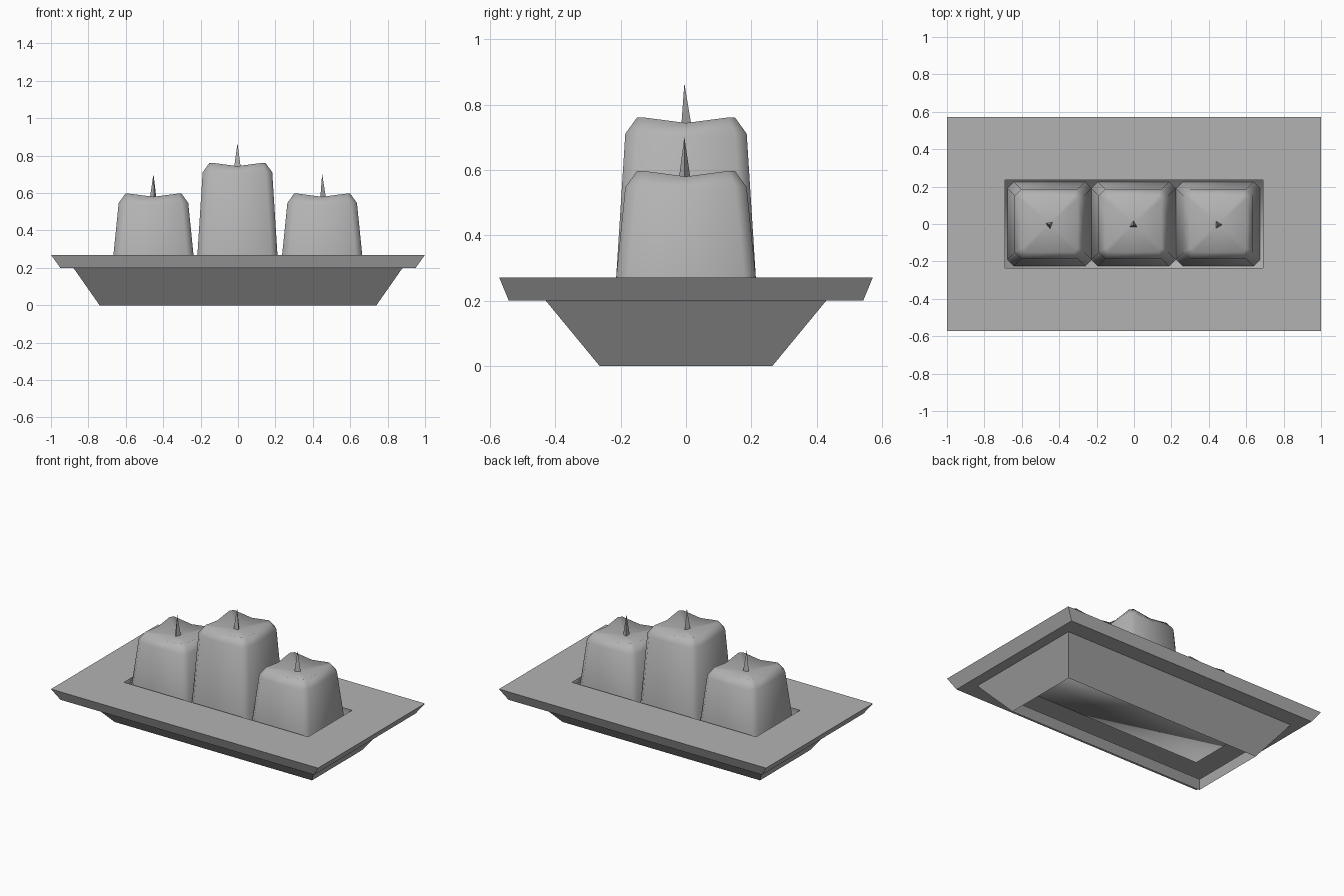
import bpy, bmesh, math

if "Cube" in bpy.data.objects:
    bpy.data.objects.remove(bpy.data.objects["Cube"])

grey = bpy.data.materials.new("dark_grey")
grey.diffuse_color = (0.45, 0.45, 0.45, 1)
grey.use_nodes = True
grey.node_tree.nodes["Principled BSDF"].inputs["Base Color"].default_value = grey.diffuse_color


def make_object(name, bm, smooth_angle=None):
    bmesh.ops.recalc_face_normals(bm, faces=bm.faces)
    mesh = bpy.data.meshes.new(name)
    bm.to_mesh(mesh)
    bm.free()
    mesh.materials.append(grey)
    ob = bpy.data.objects.new(name, mesh)
    bpy.context.collection.objects.link(ob)
    if smooth_angle:
        bpy.ops.object.select_all(action='DESELECT')
        ob.select_set(True)
        bpy.context.view_layer.objects.active = ob
        bpy.ops.object.shade_smooth_by_angle(angle=math.radians(smooth_angle))
    return ob


def loft(bm, rings):
    """Bridge a list of point rings, returning the vertex loops."""
    loops = [[bm.verts.new(p) for p in ring] for ring in rings]
    for a, b in zip(loops, loops[1:]):
        n = len(a)
        for i in range(n):
            j = (i + 1) % n
            bm.faces.new((a[i], a[j], b[j], b[i]))
    return loops


# Tray: floor of the well, rim, underside lip and open tapered foot
tray_profile = [(0.69, 0.235, 0.16), (0.69, 0.235, 0.27), (1.0, 0.572, 0.27),
                (0.95, 0.543, 0.20), (0.88, 0.43, 0.20), (0.74, 0.265, 0.0)]
bm = bmesh.new()
loops = loft(bm, [[(-x, -y, z), (x, -y, z), (x, y, z), (-x, y, z)]
                  for x, y, z in tray_profile])
floor = bm.faces.new(loops[0])
# The well is softly shaded, the rest of the tray is flat
floor.smooth = True
for edge in floor.edges:
    for face in edge.link_faces:
        face.smooth = True
for i in range(4):
    bm.edges.get((loops[1][i], loops[1][(i + 1) % 4])).smooth = False
make_object("tray", bm)


def candle_ring(cx, h, c, z, sag):
    """Square of half-width h, corners cut by c, side middles lowered by sag."""
    side = [(h, -h + c, z), (h, 0, z - sag), (h, h - c, z)]
    ring = []
    for k in range(4):
        co, si = round(math.cos(k * math.pi / 2)), round(math.sin(k * math.pi / 2))
        ring += [(cx + x * co - y * si, x * si + y * co, zz) for x, y, zz in side]
    return ring


def candle(name, cx, top, wick_turn):
    # Tapered wax block with a rounded shoulder and dished top
    bm = bmesh.new()
    loops = loft(bm, [candle_ring(cx, 0.225, 0.035, 0.16, 0),
                      candle_ring(cx, 0.214, 0.035, 0.27, 0),
                      candle_ring(cx, 0.186, 0.035, top - 0.05, 0.006),
                      candle_ring(cx, 0.15, 0.02, top, 0.017)])
    mid = bm.verts.new((cx, 0, top - 0.035))
    rim = loops[-1]
    for i in range(len(rim)):
        bm.faces.new((rim[i], rim[(i + 1) % len(rim)], mid))
    make_object(name + "_candle", bm, 89)

    # Three-sided pointed wick
    bm = bmesh.new()
    base = [bm.verts.new((cx + 0.023 * math.cos(wick_turn + k * math.tau / 3),
                          -0.004 + 0.023 * math.sin(wick_turn + k * math.tau / 3),
                          top - 0.04)) for k in range(3)]
    tip = bm.verts.new((cx, -0.005, top + 0.105))
    for k in range(3):
        bm.faces.new((base[k], base[(k + 1) % 3], tip))
    bm.faces.new(base[::-1])
    make_object(name + "_wick", bm)


candle("left", -0.452, 0.597, math.radians(-80))
candle("middle", -0.003, 0.761, math.pi / 2)
candle("right", 0.45, 0.597, 0)
